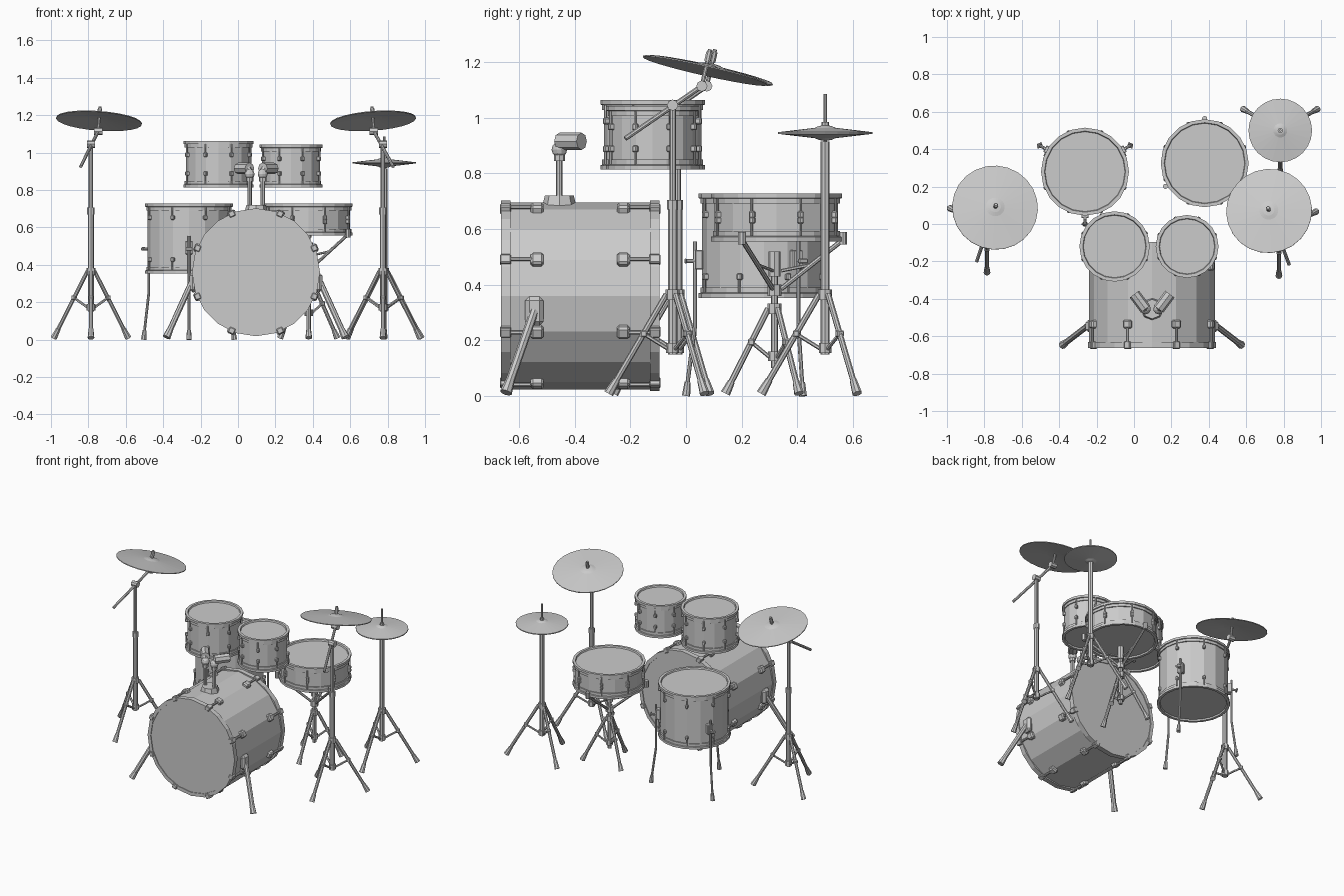
import bpy, bmesh
from math import sin, cos, pi, radians
from mathutils import Vector, Matrix

if "Cube" in bpy.data.objects:
    bpy.data.objects.remove(bpy.data.objects["Cube"])

I = Matrix.Identity(4)


def finish(name, bm, m):
    bmesh.ops.remove_doubles(bm, verts=bm.verts, dist=1e-5)
    bmesh.ops.recalc_face_normals(bm, faces=bm.faces)
    me = bpy.data.meshes.new(name)
    bm.to_mesh(me)
    bm.free()
    ob = bpy.data.objects.new(name, me)
    bpy.context.collection.objects.link(ob)
    ob.matrix_world = m
    return ob


def lathe(name, prof, n, m=I, closed=False):
    """Revolve (radius, height) points around local z."""
    bm = bmesh.new()
    rings = [[bm.verts.new((r * cos(2 * pi * k / n), r * sin(2 * pi * k / n), z)) for k in range(n)]
             for r, z in prof]
    pairs = list(zip(rings, rings[1:])) + ([(rings[-1], rings[0])] if closed else [])
    for a, b in pairs:
        for k in range(n):
            j = (k + 1) % n
            bm.faces.new((a[k], a[j], b[j], b[k]))
    bmesh.ops.dissolve_degenerate(bm, dist=1e-6, edges=bm.edges)
    return finish(name, bm, m)


def rod(name, p, q, r, r2=None, n=8, m=I):
    p, q = Vector(p), Vector(q)
    d = q - p
    bm = bmesh.new()
    bmesh.ops.create_cone(bm, cap_ends=True, segments=n, radius1=r, radius2=r if r2 is None else r2,
                          depth=d.length)
    rot = d.to_track_quat('Z', 'Y').to_matrix().to_4x4()
    return finish(name, bm, m @ Matrix.Translation((p + q) / 2) @ rot)


def box(name, loc, size, m=I, bevel=0.004):
    bm = bmesh.new()
    bmesh.ops.create_cube(bm, size=1, matrix=Matrix.Diagonal((*size, 1)))
    bmesh.ops.bevel(bm, geom=bm.edges[:], offset=bevel, segments=1, affect='EDGES')
    return finish(name, bm, m @ Matrix.Translation(loc))


def ball(name, loc, r):
    bm = bmesh.new()
    bmesh.ops.create_uvsphere(bm, u_segments=10, v_segments=6, radius=r)
    return finish(name, bm, Matrix.Translation(loc))


def spin(deg):
    return Matrix.Rotation(radians(deg), 4, 'Z')


def drum(name, x, y, z0, z1, R):
    """Upright drum: shell, two heads, two flanged hoops and eight lug pairs."""
    m = Matrix.Translation((x, y, 0))
    s = R - 0.013
    lathe(name + "_shell", [(0, z0 + .01), (s, z0 + .01), (s, z1 - .01), (0, z1 - .01)], 16, m)
    for side, z, d in (("top", z1, -1), ("bottom", z0, 1)):
        lathe(f"{name}_{side}_hoop", [(R - .022, z + d * .012), (R - .018, z), (R, z), (R, z + d * .016),
              (R - .007, z + d * .018), (R - .007, z + d * .036), (R - .02, z + d * .036)], 20, m, True)
        for k in range(8):
            a = m @ spin(22.5 + 45 * k)
            box(f"{name}_{side}_lug", (s + .004, 0, z + d * .075), (.024, .018, .024), a)
            rod(f"{name}_{side}_tension_rod", (s + .009, 0, z + d * .075), (s + .009, 0, z + d * .018), .0045,
                n=6, m=a)


def tripod(name, x, y, spread, top, low, start=-90):
    """Three splayed legs with braces and rubber feet around a stand pole."""
    m = Matrix.Translation((x, y, 0))
    rod(name + "_upper_collar", (0, 0, top - .025), (0, 0, top + .012), .025, m=m)
    rod(name + "_lower_collar", (0, 0, low - .015), (0, 0, low + .02), .023, m=m)
    for k in range(3):
        a = m @ spin(start + 120 * k)
        p, q = Vector((.022, 0, top - .005)), Vector((spread, 0, .012))
        rod(name + "_leg", p, q, .011, m=a)
        rod(name + "_foot", p.lerp(q, .87), p.lerp(q, 1.01), .013, .018, m=a)
        mid = p.lerp(q, .4)
        rod(name + "_brace", (.018, 0, low), mid, .007, n=6, m=a)
        box(name + "_brace_joint", mid, (.024, .026, .024), a)


def cymbal(name, m, R, rise):
    lathe(name, [(0, rise), (R * .13, rise * .85), (R * .22, rise * .6), (R, 0), (R, -.005),
                 (R * .22, rise * .5), (0, rise * .6)], 24, m)


# Upright drums
drum("left_tom", -.104, -.12, .813, 1.063, .188)
drum("right_tom", .284, -.12, .813, 1.042, .168)
drum("floor_tom", -.262, .28, .353, .727, .235)
drum("snare", .378, .325, .556, .727, .235)

# Bass drum, local z running front to back
B = Matrix.Translation((.096, -.38, .36)) @ Matrix.Rotation(-pi / 2, 4, 'X')
lathe("bass_shell", [(0, -.27), (.336, -.27), (.336, .27), (0, .27)], 16, B)
for side, d in (("front", -1), ("back", 1)):
    lathe(f"bass_{side}_hoop", [(.318, d * .25), (.342, d * .25), (.342, d * .284), (.318, d * .284)], 20, B, True)
    lathe(f"bass_{side}_head", [(.32, d * .26), (.32, d * .279), (0, d * .279)], 20, B)
    for k in range(8):
        a = B @ spin(22.5 + 45 * k)
        box(f"bass_{side}_claw", (.338, 0, d * .268), (.032, .034, .04), a)
        rod(f"bass_{side}_tension_rod", (.345, 0, d * .27), (.345, 0, d * .15), .008, m=a)
        box(f"bass_{side}_lug", (.34, 0, d * .155), (.034, .046, .046), a, .008)

# Bass drum spurs
for s in (-1, 1):
    X = lambda v: .096 + s * v
    box("spur_bracket", (X(.335), -.545, .305), (.04, .066, .105), I, .015)
    p, q = Vector((X(.345), -.545, .305)), Vector((X(.475), -.645, .018))
    rod("spur", p, q, .016)
    rod("spur_foot", p.lerp(q, .87), p.lerp(q, 1.02), .017, .022)

# Twin tom holder on the bass drum
rod("tom_holder_base", (.097, -.455, .68), (.097, -.455, .72), .062, .052)
for s in (-1, 1):
    X = lambda v: .097 + s * v
    rod("tom_holder_post", (X(.035), -.455, .70), (X(.035), -.455, .87), .012)
    rod("tom_holder_clamp", (X(.035), -.455, .845), (X(.035), -.455, .885), .02)
    ball("tom_holder_joint", (X(.035), -.455, .885), .028)
    rod("tom_holder_elbow", (X(.035), -.455, .885), (X(.05), -.44, .925), .02)
    rod("tom_holder_arm", (X(.035), -.455, .915), (X(.095), -.375, .915), .031)

# Floor tom legs with clamps
for ang in (30, 150, 270):
    m = Matrix.Translation((-.262, .28, 0)) @ spin(ang)
    box("floor_leg_clamp", (.233, 0, .49), (.03, .04, .07), m)
    pts = [(.248, 0, .555), (.248, 0, .25), (.256, 0, .19), (.278, 0, .02)]
    for p, q in zip(pts, pts[1:]):
        rod("floor_leg", p, q, .0075, m=m)
    rod("floor_leg_foot", (.274, 0, .05), (.28, 0, 0), .011, .015, m=m)
    rod("floor_leg_knob", (.245, 0, .485), (.282, 0, .485), .008, m=m)
    box("floor_leg_wing", (.281, 0, .485), (.01, .04, .018), m)

# Snare stand with basket
rod("snare_stand_pole", (.378, .318, .1), (.378, .318, .5), .013)
rod("snare_stand_clamp", (.378, .318, .43), (.378, .318, .52), .022)
rod("snare_stand_hub", (.378, .318, .36), (.378, .318, .40), .026)
tripod("snare_stand", .378, .318, .175, .32, .14)
for ang in (-30, 90, 210):
    m = Matrix.Translation((.378, .322, 0)) @ spin(ang)
    rod("basket_arm", (.02, 0, .385), (.24, 0, .56), .009, m=m)
    rod("basket_strut", (.02, 0, .45), (.13, 0, .472), .006, n=6, m=m)
    rod("basket_grip", (.242, 0, .545), (.242, 0, .59), .014, m=m)

# Crash cymbals on boom stands
for side, s, px, py, cx, cy in (("left", -1, -.786, -.03, -.743, .088), ("right", 1, .775, -.048, .722, .07)):
    n = side + "_crash"
    tripod(n + "_stand", px, py, .228, .37, .17)
    rod(n + "_lower_tube", (px, py, .15), (px, py, .70), .017)
    rod(n + "_tube_collar", (px, py, .67), (px, py, .705), .02)
    rod(n + "_upper_tube", (px, py, .70), (px, py, 1.05), .012)
    rod(n + "_boom_clamp", (px - .022, py, 1.045), (px + .022, py, 1.045), .02)
    up = Vector((-s * .075, .225, 1)).normalized()
    c = Vector((cx, cy, 1.172))
    end = c - up * .06
    rod(n + "_boom", (px + s * .055, py - .17, .925), end, .009)
    rod(n + "_tilter", end - Vector((.022, 0, 0)), end + Vector((.022, 0, 0)), .02)
    rod(n + "_spindle", end, c + up * .075, .008)
    rod(n + "_wing_nut", c + up * .03, c + up * .065, .012)
    cymbal(n + "_cymbal", Matrix.Translation(c) @ up.to_track_quat('Z', 'Y').to_matrix().to_4x4(), .23, .024)

# Hi-hat pair and stand
hx, hy = .782, .5
tripod("hihat_stand", hx, hy, .228, .37, .17)
rod("hihat_tube", (hx, hy, .15), (hx, hy, .915), .016)
rod("hihat_pull_rod", (hx, hy, .9), (hx, hy, 1.085), .0065)
rod("hihat_clutch", (hx, hy, .96), (hx, hy, .985), .014)
T = Matrix.Translation((hx, hy, .948))
cymbal("hihat_top_cymbal", T, .17, .026)
cymbal("hihat_bottom_cymbal", T @ Matrix.Translation((0, 0, -.006)) @ Matrix.Rotation(pi, 4, 'X'), .17, .026)
